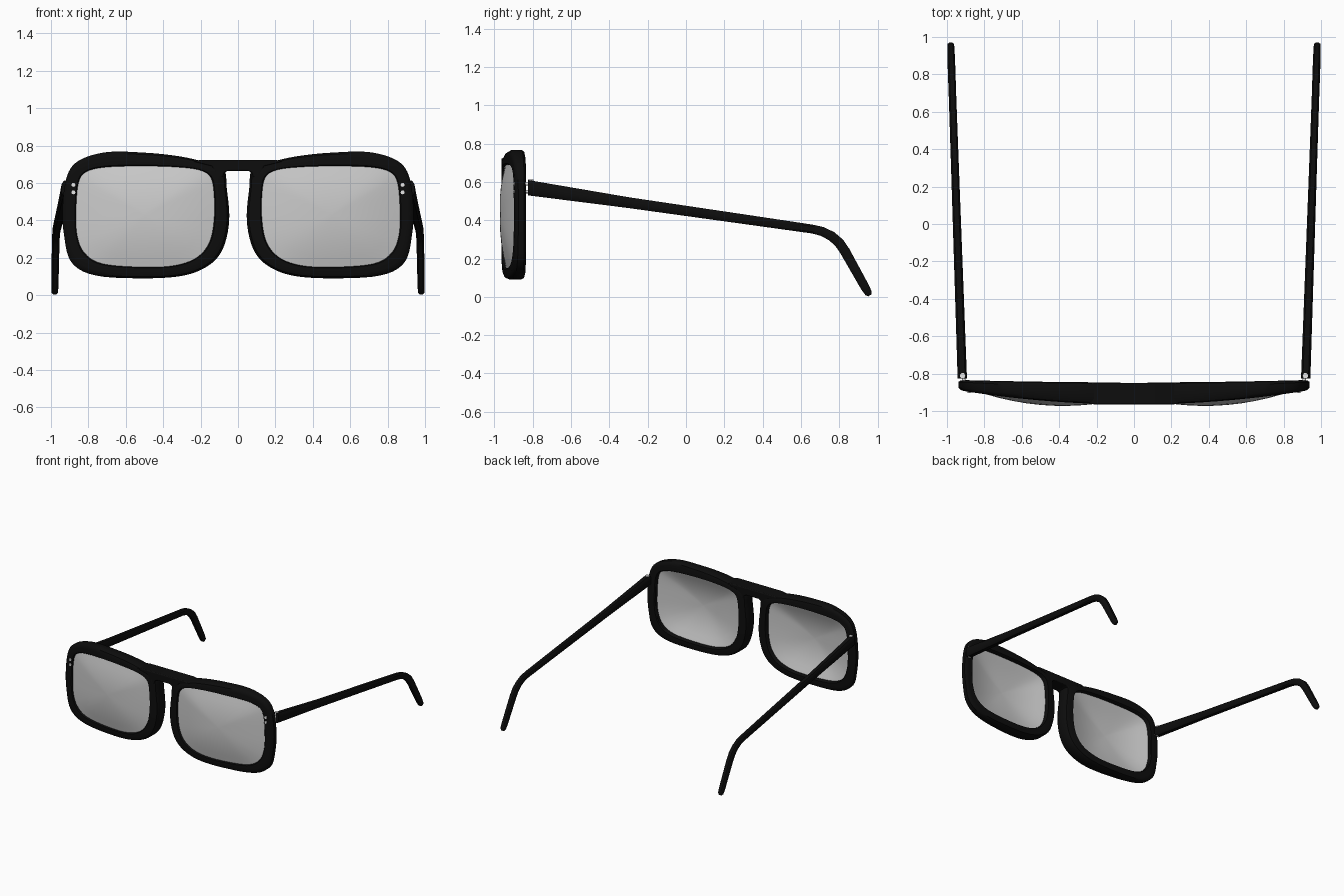
import bpy, bmesh, math
from mathutils import Vector

if "Cube" in bpy.data.objects:
    bpy.data.objects.remove(bpy.data.objects["Cube"])


def material(name, rgb):
    m = bpy.data.materials.new(name)
    m.use_nodes = True
    m.diffuse_color = (*rgb, 1)
    m.node_tree.nodes["Principled BSDF"].inputs["Base Color"].default_value = (*rgb, 1)
    return m


BLACK = material("black plastic", (0.004, 0.004, 0.004))
GREY = material("grey lens", (0.6, 0.6, 0.6))
SILVER = material("silver metal", (0.8, 0.8, 0.8))


def finish(name, bm, mat, mirror=True, bevel=0):
    """Turn a bmesh into a smooth, optionally mirrored and bevelled object."""
    bmesh.ops.recalc_face_normals(bm, faces=bm.faces)
    mesh = bpy.data.meshes.new(name)
    bm.to_mesh(mesh)
    bm.free()
    mesh.materials.append(mat)
    ob = bpy.data.objects.new(name, mesh)
    bpy.context.collection.objects.link(ob)
    bpy.ops.object.select_all(action="DESELECT")
    ob.select_set(True)
    bpy.context.view_layer.objects.active = ob
    bpy.ops.object.shade_smooth_by_angle(angle=math.radians(40))
    if bevel:
        b = ob.modifiers.new("soft edges", "BEVEL")
        b.width, b.segments = bevel, 3
    if mirror:
        ob.modifiers.new("both sides", "MIRROR").use_mirror_merge = False
    return ob


def loft(bm, rows, closed=False):
    """Skin a list of closed vertex loops; cap the ends unless closed."""
    rows = [[bm.verts.new(p) for p in row] for row in rows]
    n = len(rows[0])
    pairs = list(zip(rows, rows[1:])) + ([(rows[-1], rows[0])] if closed else [])
    for a, b in pairs:
        for j in range(n):
            k = (j + 1) % n
            bm.faces.new((a[j], a[k], b[k], b[j]))
    if not closed:
        bm.faces.new(rows[0])
        bm.faces.new(rows[-1])


def smooth_loop(points, steps):
    """Closed Catmull-Rom curve through the points."""
    pts, out = [Vector(p) for p in points], []
    n = len(pts)
    for i in range(n):
        a, b, c, d = (pts[(i + k) % n] for k in (-1, 0, 1, 2))
        for s in range(steps):
            t = s / steps
            out.append(0.5 * (2 * b + (c - a) * t + (2 * a - 5 * b + 4 * c - d) * t ** 2
                              + (3 * b - a - 3 * c + d) * t ** 3))
    return out


def front(x):
    return -0.965 + 0.087 * x * x


def back(x):
    return -0.847 + 0.015 * x * x


# Rim outline: inner x, z and outer x, z around one lens
outline = smooth_loop([
    (.50, .69, .50, .762), (.70, .685, .70, .765), (.81, .66, .85, .72),
    (.853, .60, .915, .635), (.866, .45, .938, .47), (.86, .32, .93, .32),
    (.82, .225, .89, .175), (.72, .167, .76, .105), (.50, .15, .50, .09),
    (.33, .16, .29, .105), (.215, .205, .155, .16), (.15, .29, .08, .25),
    (.127, .42, .047, .40), (.13, .56, .06, .57), (.15, .635, .08, .68),
    (.21, .67, .20, .718), (.33, .685, .33, .745)], 5)

# Rims: rounded section swept round the outline, bent to the front curve
section = [(0, .1), (.08, 0), (.6, 0), (.85, .06), (1, .25),
           (1, .8), (.87, .95), (.6, 1), (.08, 1), (0, .9)]
rows = []
for ix, iz, ox, oz in outline:
    row = []
    for t, s in section:
        x, z = ix + (ox - ix) * t, iz + (oz - iz) * t
        row.append((x, front(x) + (back(x) - front(x)) * s, z))
    rows.append(row)
bm = bmesh.new()
loft(bm, rows, closed=True)
finish("lens_rims", bm, BLACK)

# Lenses: domed shells, hollow towards the wearer
cx, cz = 0.5, 0.43


def lens_ring(r, rear):
    ring = []
    for p in outline:
        x, z = cx + (p[0] - cx) * r, cz + (p[1] - cz) * r
        dome = 1 - min(r, 1) ** 2
        y = back(x) - 0.03 - 0.065 * dome if rear else front(x) + 0.014 - 0.038 * dome
        ring.append((x, y, z))
    return ring


radii = [0.02, 0.2, 0.4, 0.6, 0.8, 0.92, 1.02]
bm = bmesh.new()
loft(bm, [lens_ring(r, False) for r in radii] + [lens_ring(r, True) for r in reversed(radii)])
finish("lenses", bm, GREY)

# Bridge: bar with a filleted underside over the nose gap
half = [(0, .665), (.055, .665), (.075, .655), (.082, .63), (.11, .63), (.14, .69), (.24, .715), (.2, .724), (0, .724)]
profile = half + [(-x, z) for x, z in reversed(half[1:-1])]
bm = bmesh.new()
loft(bm, [[(x, y, z) for x, z in profile] for y in (-0.964, -0.849)])
finish("bridge", bm, BLACK, mirror=False, bevel=0.006)

# Temple arms: y, z, height, width along the path
path = [(-.825, .57, .08, .05), (-.3, .492, .056, .046), (.3, .406, .05, .042),
        (.66, .354, .046, .04), (.71, .342, .048, .04), (.76, .317, .05, .04),
        (.8, .282, .052, .04), (.83, .238, .052, .04), (.935, .05, .046, .038),
        (.953, .019, .038, .034), (.96, .008, .02, .018)]
rows = []
for i, (y, z, h, w) in enumerate(path):
    a, b = path[max(i - 1, 0)], path[min(i + 1, len(path) - 1)]
    d = Vector((0, b[0] - a[0], b[1] - a[1])).normalized()
    up = Vector((0, -d.z, d.y)) if i else Vector((0, 0, 1))
    mid = Vector((0.918 + 0.062 * (y + 0.825) / 1.785, y, z))
    corners = [(-.5, -.3), (-.3, -.5), (.3, -.5), (.5, -.3), (.5, .3), (.3, .5), (-.3, .5), (-.5, .3)]
    rows.append([mid + Vector((u * w, 0, 0)) + up * v * h for u, v in corners])
bm = bmesh.new()
loft(bm, rows)
finish("temple_arms", bm, BLACK)


def rod(name, centre, radius, length, axis, sides=12):
    bm = bmesh.new()
    bmesh.ops.create_cone(bm, cap_ends=True, segments=sides, radius1=radius, radius2=radius, depth=length)
    turn = Vector((0, 0, 1)).rotation_difference(Vector(axis)).to_matrix()
    bmesh.ops.rotate(bm, verts=bm.verts, matrix=turn)
    bmesh.ops.translate(bm, verts=bm.verts, vec=centre)
    finish(name, bm, SILVER)


# Hinges: upright pin with two short knuckles into the rim
rod("hinge_pins", (0.916, -0.811, 0.57), 0.015, 0.084, (0, 0, 1))
for label, z in (("upper", 0.59), ("lower", 0.55)):
    rod(label + "_hinge_knuckles", (0.91, -0.835, z), 0.009, 0.04, (0, 1, 0))
    # Rivets on the rim front
    rod(label + "_rivets", (0.88, front(0.88), z), 0.011, 0.012, (0, 1, 0), 8)
